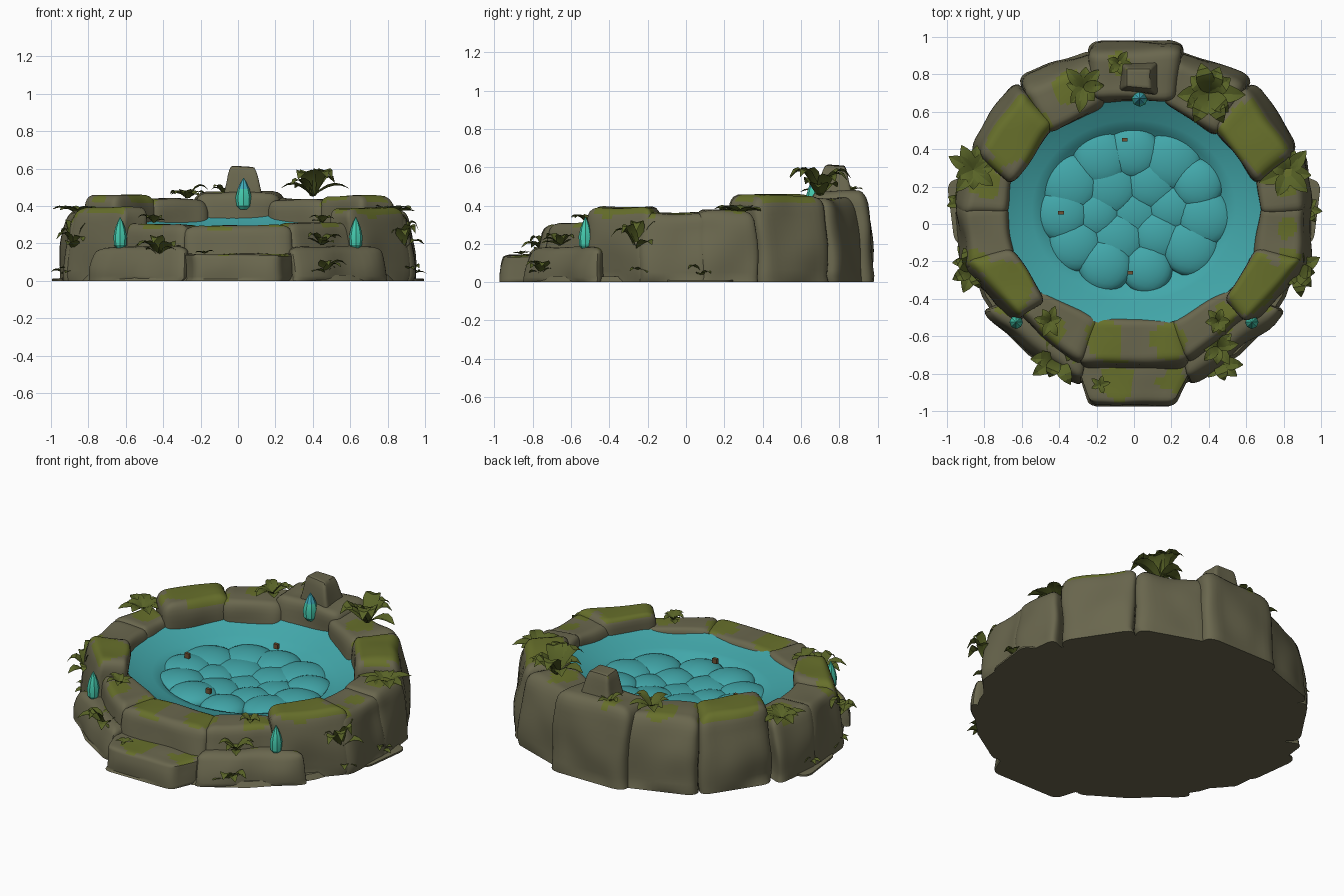
import bpy, bmesh, math, random
from mathutils import Vector, noise

if "Cube" in bpy.data.objects:
    bpy.data.objects.remove(bpy.data.objects["Cube"])

random.seed(4)

def material(name, rgb):
    m = bpy.data.materials.new(name)
    m.diffuse_color = (*rgb, 1)
    m.use_nodes = True
    m.node_tree.nodes["Principled BSDF"].inputs["Base Color"].default_value = m.diffuse_color
    return m

STONE = material("stone", (0.143, 0.135, 0.076))
MOSS = material("moss", (0.135, 0.16, 0.024))
LEAF = material("leaf", (0.098, 0.125, 0.02))
WATER = material("water", (0.054, 0.385, 0.40))
CRYSTAL = material("crystal_green", (0.06, 0.60, 0.43))
TIP = material("crystal_blue", (0.05, 0.42, 0.50))
TWIG = material("twig_brown", (0.16, 0.085, 0.035))

# Moss patches on the upward faces: x, y, radius
MOSS_SPOTS = [(-.62, .50, .18), (.66, .48, .18), (-.80, .24, .10), (.80, .26, .10), (-.66, -.34, .15),
              (.66, -.34, .15), (-.16, -.60, .10), (.18, -.64, .09), (-.10, -.84, .10), (.2, -.84, .07),
              (-.36, .74, .08), (.36, .66, .09), (-.08, .86, .06), (.82, -.02, .06), (-.45, -.56, .07),
              (.48, -.5, .07), (-.84, -.2, .07), (.84, -.2, .07)]

def finish(bm, name, mats, angle=40):
    me = bpy.data.meshes.new(name)
    bm.to_mesh(me)
    bm.free()
    for m in mats:
        me.materials.append(m)
    ob = bpy.data.objects.new(name, me)
    bpy.context.collection.objects.link(ob)
    bpy.ops.object.select_all(action='DESELECT')
    ob.select_set(True)
    bpy.context.view_layer.objects.active = ob
    if angle:
        bpy.ops.object.shade_smooth_by_angle(angle=math.radians(angle))
    return ob

def mossy(c):
    wobble = noise.noise(c * 9) * .05
    return any(math.hypot(c.x - x, c.y - y) + wobble < r for x, y, r in MOSS_SPOTS)

# Rounded rock: a cube grid fitted to four ground corners (inner a, inner b, outer b, outer a)
def rock(name, quad, top, taper=0.94, b=0.3, inner_taper=1.0, rough=0.022):
    bm = bmesh.new()
    bmesh.ops.create_cube(bm, size=2)
    bmesh.ops.subdivide_edges(bm, edges=bm.edges[:], cuts=13, use_grid_fill=True)
    q = [Vector((*p, 0)) for p in quad]
    mid = sum(q, Vector()) / 4
    k = 1 - b
    for v in bm.verts:
        p = v.co.copy()
        core = Vector((max(-k, min(k, p.x)), max(-k, min(k, p.y)), min(k, p.z)))
        d = p - core
        if d.length > 1e-5:
            p = core + d.normalized() * b
        s, t, h = (p.x + 1) / 2, (p.y + 1) / 2, (p.z + 1) / 2
        inner, outer = q[0].lerp(q[1], s), q[3].lerp(q[2], s)
        # lean the outer side inward with height
        outer = inner.lerp(outer, 1 - (1 - taper) * 3 * h * h)
        g = mid.lerp(inner.lerp(outer, t), 1 - (1 - inner_taper) * h)
        g.z = h * top
        if h > 0.01:
            n = noise.noise_vector(g * 4.5) * rough
            g += Vector((n.x, n.y, n.z * 0.6 * h))
        v.co = g
    bmesh.ops.recalc_face_normals(bm, faces=bm.faces[:])
    for f in bm.faces:
        c = f.calc_center_median()
        f.material_index = int(c.z > top * .6 and abs(f.normal.z) > .4 and rough > 0 and mossy(c))
    return finish(bm, name, [STONE, MOSS])

# Stones of the ring, right half, repeated on the left
side_stones = [
    ("back_side_stone", [(.15, .64), (.46, .47), (.63, .79), (.20, .94)], .435),
    ("corner_stone", [(.42, .53), (.66, .21), (.88, .41), (.64, .77)], .455),
    ("upper_side_stone", [(.66, .28), (.68, .05), (.96, .06), (.92, .39)], .37),
    ("lower_side_stone", [(.68, .11), (.64, -.21), (.93, -.25), (.96, .11)], .36),
    ("shoulder_stone", [(.66, -.13), (.48, -.41), (.64, -.54), (.94, -.21)], .39),
    ("crystal_stone", [(.53, -.34), (.18, -.52), (.30, -.78), (.64, -.49)], .305),
    ("skirt_stone", [(.55, -.36), (.22, -.58), (.30, -.88), (.83, -.47)], .18),
]
for name, quad, top in side_stones:
    for s, label in ((1, "right_"), (-1, "left_")):
        rock(label + name, [(s * x, y) for x, y in quad], top)
for s, label in ((1, "right_"), (-1, "left_")):
    rock(label + "foot_slab", [(s * .8, .3), (s * .8, -.1), (s * .96, -.1), (s * 1.0, .22)], .012,
         taper=1, rough=0)

# Front sill and step, back stone and its peak
rock("front_sill", [(-.26, -.51), (.26, -.51), (.30, -.79), (-.30, -.79)], .295)
rock("front_step", [(-.34, -.66), (.35, -.66), (.22, -.975), (-.24, -.975)], .145, taper=.98, b=.18)
rock("back_stone", [(-.22, .65), (.23, .65), (.27, .98), (-.25, .98)], .475, taper=.95)
rock("back_peak", [(-.17, .61), (.23, .61), (.23, .95), (-.17, .95)], .612, taper=1, b=.22, inner_taper=.34)

# Base plate closing the underside
bm = bmesh.new()
bmesh.ops.create_cone(bm, cap_ends=True, segments=28, radius1=.90, radius2=.88, depth=.03)
for v in bm.verts:
    v.co.z += .015
finish(bm, "base_plate", [STONE])

# Pool bowl: sloped rim around a sunken floor
N = 72
profile = [(0, .16), (.3, .165), (.55, .18), (.66, .21), (.71, .25), (.78, .268), (.86, .288), (.94, .31), (1, .33)]
bm = bmesh.new()
rings = []
for r, z in profile[1:]:
    ring = []
    for j in range(N):
        a = 2 * math.pi * j / N
        tilt = .035 * math.sin(a) * max(0, (r - .6) / .4)
        ring.append(bm.verts.new((.70 * r * math.cos(a), .07 + .62 * r * math.sin(a), z - .01 + tilt)))
    rings.append(ring)
centre = bm.verts.new((0, .07, profile[0][1]))
for j in range(N):
    k = (j + 1) % N
    bm.faces.new((centre, rings[0][j], rings[0][k]))
    for a, b in zip(rings, rings[1:]):
        bm.faces.new((a[j], b[j], b[k], a[k]))
finish(bm, "pool_water", [WATER], 50)

# Cobbles under the water: a centre stone and two rings
spots = [(0, 0)]
for count, radius in ((6, .21), (11, .385)):
    for i in range(count):
        a = 2 * math.pi * (i + random.uniform(-.18, .18)) / count + radius
        spots.append((radius * math.cos(a), radius * .82 * math.sin(a)))
for i, (x, y) in enumerate(spots):
    bm = bmesh.new()
    bmesh.ops.create_icosphere(bm, subdivisions=3, radius=1)
    s = random.uniform(.135, .165)
    z = .165 + .04 * math.hypot(x, y) / .4 + random.uniform(-.006, .006)
    for v in bm.verts:
        v.co = Vector((x + v.co.x * s, y + .07 + v.co.y * s, z + v.co.z * .06))
    finish(bm, f"pool_cobble_{i}", [WATER], 60)

# Floating twigs
for i, (x, y) in enumerate([(-.39, .06), (-.05, .45), (-.02, -.26)]):
    bm = bmesh.new()
    bmesh.ops.create_cube(bm, size=1)
    for v in bm.verts:
        v.co = Vector((x + v.co.x * .03, y + v.co.y * .018, .28 + v.co.z * .03))
    finish(bm, f"floating_twig_{i}", [TWIG], 0)

# Crystals: faceted spindles, blue towards the tip where asked
def crystal(name, x, y, z, h, w, blue=2):
    bm = bmesh.new()
    rows = [(.45, 0), (.9, .12), (1, .4), (.75, .65), (.4, .85), (.03, 1)]
    loops = [[bm.verts.new((x + w * r * math.cos(j * math.pi / 4), y + w * r * math.sin(j * math.pi / 4),
                            z + h * t)) for j in range(8)] for r, t in rows]
    bm.faces.new(loops[0][::-1])
    for a, b in zip(loops, loops[1:]):
        for j in range(8):
            k = (j + 1) % 8
            f = bm.faces.new((a[j], a[k], b[k], b[j]))
            f.material_index = int(f.calc_center_median().z > z + h * blue)
    finish(bm, name, [CRYSTAL, TIP], 30)

crystal("right_crystal", .63, -.525, .17, .17, .036)
crystal("left_crystal", -.63, -.525, .17, .17, .036)
crystal("back_crystal", .03, .67, .38, .17, .043, .6)

# Plants: rosettes of broad, arching, creased blades
def plant(name, x, y, z, size, count, lift=.35):
    bm = bmesh.new()
    for i in range(count):
        a = 2 * math.pi * (i + random.uniform(-.25, .25)) / count
        length = size * random.uniform(.75, 1.15)
        rise = lift * size * random.uniform(.4, 1.4)
        out, side = Vector((math.cos(a), math.sin(a), 0)), Vector((-math.sin(a), math.cos(a), 0))
        rows = []
        for j in range(6):
            t = j / 5
            c = Vector((x, y, z)) + out * length * t
            c.z = max(.006, c.z + rise * math.sin(math.pi * t * .75) * 1.2)
            w = size * .29 * math.sin(math.pi * (.1 + .89 * t)) ** .9
            edge = Vector((0, 0, w * .3))
            rows.append([bm.verts.new(p) for p in (c - side * w + edge, c, c + side * w + edge)])
        for p, q in zip(rows, rows[1:]):
            for k in (0, 1):
                bm.faces.new((p[k], q[k], q[k + 1], p[k + 1]))
    finish(bm, name, [LEAF], 25)

plants = [
    (.40, .70, .45, .17, 10, .5), (-.27, .73, .44, .12, 8, .35), (-.08, .86, .47, .08, 5, .3),
    (.82, .28, .36, .14, 9, .15), (-.86, .29, .36, .13, 9, .15),
    (.87, -.25, .15, .13, 9, .8), (-.86, -.24, .15, .13, 9, .8),
    (.92, .08, .02, .08, 7, .5), (-.92, .12, .02, .08, 7, .5),
    (.88, -.22, .02, .09, 6, .4), (-.88, -.2, .02, .09, 6, .4),
    (-.41, -.72, .12, .14, 10, .5), (.45, -.74, .03, .12, 9, .4),
    (.45, -.66, .19, .10, 8, .4), (-.45, -.52, .31, .08, 6, .3), (.45, -.52, .31, .08, 6, .3),
    (-.18, -.86, .145, .05, 5, .2),
]
for i, p in enumerate(plants):
    plant(f"plant_{i}", *p)
